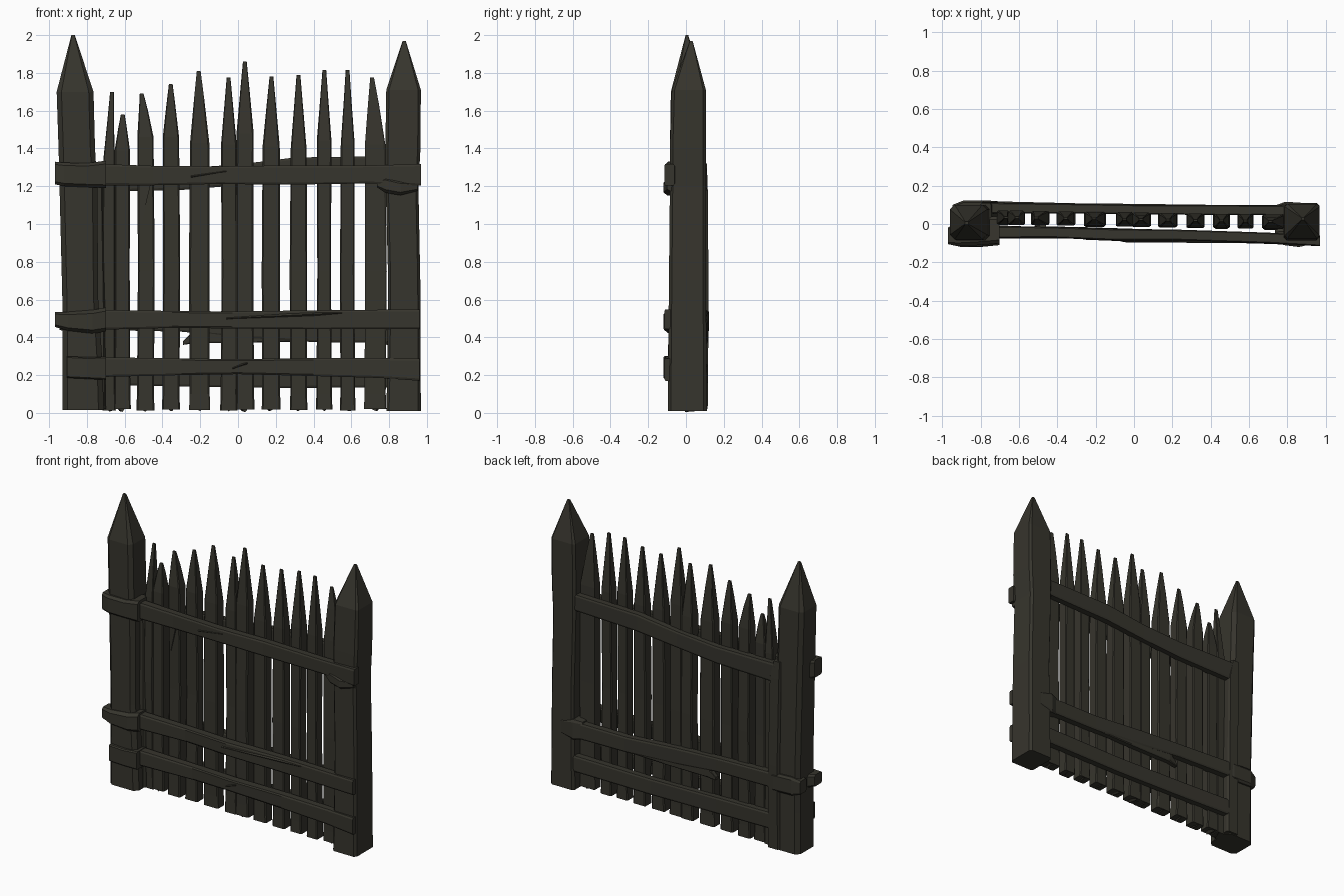
import bpy, bmesh, random
random.seed(4)

wood = bpy.data.materials.new("dark weathered wood")
wood.diffuse_color = (0.037, 0.035, 0.026, 1)


def loft(name, rings):
    """Skin a list of equal-length point rings and cap the ends."""
    bm = bmesh.new()
    vs = [[bm.verts.new(p) for p in r] for r in rings]
    n = len(vs[0])
    for a, b in zip(vs, vs[1:]):
        for i in range(n):
            j = (i + 1) % n
            bm.faces.new((a[i], a[j], b[j], b[i]))
    bm.faces.new(vs[0])
    bm.faces.new(vs[-1])
    bmesh.ops.recalc_face_normals(bm, faces=bm.faces)
    me = bpy.data.meshes.new(name)
    bm.to_mesh(me)
    bm.free()
    me.materials.append(wood)
    ob = bpy.data.objects.new(name, me)
    bpy.context.collection.objects.link(ob)
    return ob


def chamfered(a0, a1, b0, b1, c):
    """Rectangle with cut corners; c is a fraction of the size."""
    ca, cb = (a1 - a0) * c, (b1 - b0) * c
    return [(a0 + ca, b0), (a1 - ca, b0), (a1, b0 + cb), (a1, b1 - cb),
            (a1 - ca, b1), (a0 + ca, b1), (a0, b1 - cb), (a0, b0 + cb)]


def upright(name, secs, c):
    """Sections: z, x0, x1, y0, y1."""
    return loft(name, [[(x, y, z) for x, y in chamfered(x0, x1, y0, y1, c)]
                       for z, x0, x1, y0, y1 in secs])


def rail(name, secs, c=0.1):
    """Sections: x, y0, y1, z0, z1."""
    return loft(name, [[(x, y, z) for y, z in chamfered(y0, y1, z0, z1, c)]
                       for x, y0, y1, z0, z1 in secs])


# Pointed end posts
upright("left_post", [
    (0.015, -.93, -.71, -.095, .10), (0.3, -.93, -.72, -.095, .10),
    (0.6, -.93, -.74, -.09, .10), (1.2, -.945, -.745, -.085, .10),
    (1.4, -.95, -.757, -.085, .10), (1.7, -.96, -.765, -.08, .10),
    (2.0, -.882, -.864, -.002, .012)], 0.13)
upright("right_post", [
    (0.01, .785, .968, -.095, .11), (0.2, .79, .967, -.095, .11),
    (0.7, .795, .965, -.09, .105), (1.2, .782, .955, -.085, .105),
    (1.4, .78, .966, -.085, .105), (1.71, .785, .968, -.075, .105),
    (1.97, .872, .888, .02, .035)], 0.08)

# Board leaning against the inner back of the left post
upright("left_post_side_board", [
    (0.02, -.79, -.70, -.03, .115), (0.6, -.79, -.705, -.02, .12),
    (1.2, -.80, -.715, -.01, .115), (1.32, -.80, -.745, 0, .11)], 0.1)

# Pickets: left, right, tip x, tip z, shoulder z
pickets = [(-.715, -.65, -.667, 1.70, 1.38), (-.655, -.57, -.61, 1.58, 1.43),
           (-.535, -.445, -.51, 1.69, 1.50), (-.40, -.31, -.356, 1.74, 1.50),
           (-.256, -.15, -.208, 1.81, 1.47), (-.092, -.005, -.05, 1.775, 1.46),
           (-.01, .085, .036, 1.86, 1.52), (.128, .223, .177, 1.78, 1.45),
           (.277, .365, .32, 1.79, 1.44), (.415, .497, .457, 1.815, 1.48),
           (.542, .62, .58, 1.815, 1.46), (.67, .782, .71, 1.775, 1.46)]
for i, (x0, x1, tx, tz, sz) in enumerate(pickets):
    r = lambda s: random.uniform(-s, s)
    yc = .035 - .022 * (tx + .7) / 1.4
    y0, y1 = yc - .038, yc + .036
    xm = (x0 + x1) / 2
    hw = (x1 - x0) / 2
    secs = [(.016 + r(.006), x0 - .003, x1 + .003, y0, y1),
            (.10, x0, x1, y0, y1),
            (.75, x0 + r(.006), x1 + r(.006), y0 + r(.006), y1 + r(.006)),
            (sz - .04, x0 + .002, x1 - .002, y0, y1)]
    m = sz + (tz - sz) * .55            # slightly bulging point
    mx = xm * .45 + tx * .55
    secs += [(m, mx - hw * .52, mx + hw * .52, yc - .02, yc + .02),
             (tz, tx - .01, tx + .01, yc - .005, yc + .005)]
    upright(f"picket_{i + 1}", secs, 0.08)
    # ragged broken foot
    loft(f"picket_foot_{i + 1}", [
        [(x0 + hw * .3, y0 + .01, .03), (xm, y0 + .01, .008 + r(.004)),
         (xm + hw * .5, y0 + .01, .03)],
        [(x0 + hw * .3, y1 - .01, .03), (xm + r(.02), y1 - .01, .01),
         (xm + hw * .5, y1 - .01, .03)]])

# Front rails, drifting forward to the right
rail("front_rail_top", [
    (-.74, -.075, -.01, 1.205, 1.318), (-.45, -.07, -.015, 1.205, 1.308),
    (-.1, -.085, -.025, 1.212, 1.305), (.25, -.085, -.03, 1.208, 1.31),
    (.7, -.10, -.045, 1.215, 1.31), (.97, -.115, -.06, 1.203, 1.318)])
rail("front_rail_middle", [
    (-.74, -.075, -.01, .44, .545), (-.35, -.075, -.015, .45, .54),
    (-.03, -.092, -.025, .447, .537), (.4, -.09, -.035, .443, .543),
    (.96, -.115, -.06, .445, .548)])
rail("front_rail_bottom", [
    (-.74, -.075, -.01, .19, .295), (-.3, -.075, -.015, .20, .288),
    (0, -.09, -.025, .205, .285), (.4, -.095, -.035, .195, .29),
    (.75, -.105, -.05, .185, .29), (.96, -.115, -.06, .17, .288)])

# Chunky rail ends on the left post
rail("left_rail_end_top", [
    (-.97, -.105, -.02, 1.21, 1.33), (-.92, -.115, .02, 1.20, 1.325),
    (-.80, -.11, .04, 1.195, 1.322), (-.70, -.10, .04, 1.19, 1.335)], .12)
rail("left_rail_end_middle", [
    (-.97, -.105, -.02, .455, .535), (-.90, -.12, .02, .435, .535),
    (-.77, -.115, .04, .42, .545), (-.70, -.10, .04, .43, .558)], .15)
rail("left_rail_end_bottom", [
    (-.905, -.12, .0, .185, .30), (-.80, -.12, .02, .18, .295),
    (-.70, -.11, .03, .175, .298)], .06)
# Splintered knot under the top rail on the right post
rail("right_rail_knot", [
    (.735, -.09, -.03, 1.195, 1.235), (.78, -.11, -.02, 1.165, 1.25),
    (.86, -.12, -.02, 1.152, 1.23), (.95, -.10, -.02, 1.175, 1.22)], .2)

# Back rails
rail("back_rail_top", [
    (-.76, .055, .112, 1.17, 1.30), (-.3, .055, .105, 1.18, 1.295),
    (.0, .05, .10, 1.205, 1.315), (.3, .048, .10, 1.235, 1.352),
    (.82, .045, .095, 1.25, 1.36)])
rail("back_rail_middle", [
    (-.80, .055, .12, .44, .545), (-.3, .055, .108, .43, .525),
    (.0, .05, .105, .40, .51), (.4, .048, .10, .375, .48),
    (.82, .045, .10, .37, .48)])
rail("back_rail_middle_splinter", [
    (-.29, .06, .09, .36, .38), (-.22, .055, .10, .37, .45),
    (.1, .055, .10, .372, .44), (.4, .055, .095, .378, .43)])
rail("back_rail_bottom", [
    (-.76, .055, .115, .15, .26), (-.3, .055, .105, .14, .25),
    (.2, .05, .10, .132, .24), (.82, .045, .10, .135, .245)])
# Back strap around the left post and bulge on the right post
rail("left_post_back_strap", [
    (-.945, .03, .10, .44, .53), (-.89, .03, .122, .425, .55),
    (-.75, .03, .122, .42, .545), (-.70, .04, .11, .44, .53)], .12)
rail("right_post_back_block", [
    (.73, .04, .095, .37, .49), (.79, .03, .116, .36, .50),
    (.88, .03, .11, .38, .48)], .12)

# Lifted splinters on the front rails
for name, x0, x1, y, z in [("top", -.25, -.06, -.088, 1.25),
                           ("middle", -.06, .55, -.10, .50),
                           ("bottom", -.03, .05, -.097, .235)]:
    loft(f"rail_splinter_{name}", [
        [(x0, y + .02, z + .02), (x0, y + .005, z), (x0, y + .02, z - .015)],
        [(x1, y + .01, z + .035), (x1, y, z + .03), (x1, y + .01, z + .02)]])
# Long splinter hanging behind the upper rail
loft("hanging_splinter", [
    [(-.52, -.012, 1.22), (-.46, -.018, 1.22), (-.46, 0, 1.22)],
    [(-.515, -.006, 1.01), (-.51, -.008, 1.01), (-.51, 0, 1.01)]])
